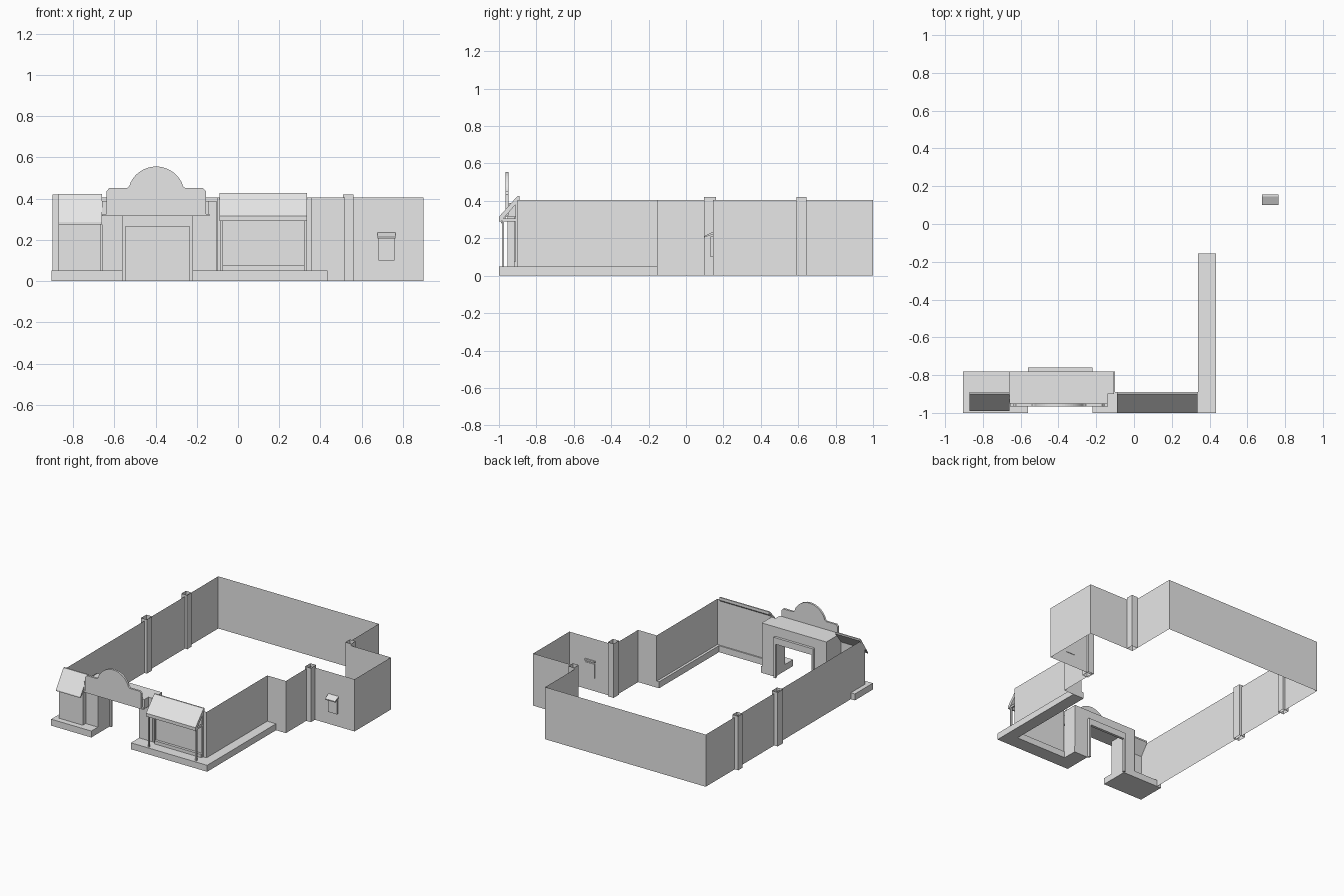
import bpy, bmesh, math

cube = bpy.data.objects.get("Cube")
if cube:
    bpy.data.objects.remove(cube, do_unlink=True)

GREY = bpy.data.materials.new("light_grey")
GREY.use_nodes = True
COLOUR = (0.8, 0.8, 0.8, 1)
GREY.diffuse_color = COLOUR
GREY.node_tree.nodes["Principled BSDF"].inputs["Base Color"].default_value = COLOUR

WALL = 0.405      # wall height
STEP = 0.05       # platform height


def finish(name, bm):
    mesh = bpy.data.meshes.new(name)
    bm.to_mesh(mesh)
    bm.free()
    mesh.materials.append(GREY)
    obj = bpy.data.objects.new(name, mesh)
    bpy.context.collection.objects.link(obj)
    return obj


def extrude(name, points, offset):
    """Closed prism from a flat outline and an extrusion vector."""
    bm = bmesh.new()
    face = bm.faces.new([bm.verts.new(p) for p in points])
    out = bmesh.ops.extrude_face_region(bm, geom=[face], use_keep_orig=True)
    verts = [g for g in out["geom"] if isinstance(g, bmesh.types.BMVert)]
    bmesh.ops.translate(bm, vec=offset, verts=verts)
    bmesh.ops.recalc_face_normals(bm, faces=bm.faces)
    return finish(name, bm)


def slab(name, plan, z0, z1):
    return extrude(name, [(x, y, z0) for x, y in plan], (0, 0, z1 - z0))


def box(name, x0, x1, y0, y1, z0, z1):
    return slab(name, [(x0, y0), (x1, y0), (x1, y1), (x0, y1)], z0, z1)


def side_profile(name, points, x0, x1):
    return extrude(name, [(x0, y, z) for y, z in points], (x1 - x0, 0, 0))


def ribbon(name, path, z0, z1, closed=False):
    """Sheet wall that follows a path on the plan."""
    bm = bmesh.new()
    pairs = [(bm.verts.new((x, y, z0)), bm.verts.new((x, y, z1))) for x, y in path]
    nexts = pairs[1:] + (pairs[:1] if closed else [])
    for (a, b), (c, d) in zip(pairs, nexts):
        bm.faces.new((a, c, d, b))
    return finish(name, bm)


# Perimeter walls
ribbon("perimeter_wall",
       [(-0.1, -0.9), (0.36, -0.9), (0.36, -0.155), (0.52, -0.155),
        (0.52, 0.145), (0.9, 0.145), (0.9, 0.59), (0.51, 0.59),
        (0.51, 1), (-0.87, 1), (-0.87, -0.9)], 0, WALL)

# Open-topped pilasters on both long sides
for side, x0, x1 in (("left", 0.51, 0.56), ("right", -0.9, -0.85)):
    for place, y0, y1 in (("front", 0.095, 0.16), ("rear", 0.59, 0.645)):
        ribbon(f"{side}_{place}_pilaster",
               [(x0, y0), (x1, y0), (x1, y1), (x0, y1)], 0, 0.42, True)

# Raised platforms
box("booth_platform", -0.905, -0.56, -1, -0.78, 0, STEP)
slab("shop_platform",
     [(-0.22, -1), (0.435, -1), (0.435, -0.155), (0.34, -0.155),
      (0.34, -0.89), (-0.1, -0.89), (-0.1, -0.78), (-0.22, -0.78)], 0, STEP)

# Booth under the small awning, side walls cut to the roof slope
BOOTH_FRONT = -0.955
ribbon("booth_front", [(-0.87, BOOTH_FRONT), (-0.665, BOOTH_FRONT)], 0, 0.33)
for name, x in (("booth_outer_side", -0.87), ("booth_inner_side", -0.665)):
    back = -0.9 if x < -0.8 else -0.78
    bm = bmesh.new()
    bm.faces.new([bm.verts.new((x, y, z)) for y, z in
                  ((BOOTH_FRONT, 0), (back, 0), (back, 0.39),
                   (-0.905, 0.39), (BOOTH_FRONT, 0.33))])
    finish(name, bm)

# Awnings: sloping slabs
side_profile("booth_awning", [(-0.99, 0.275), (-0.99, 0.285), (-0.9, 0.422),
                              (-0.89, 0.422), (-0.89, 0.41)], -0.87, -0.66)
side_profile("shop_awning", [(-1, 0.29), (-1, 0.315), (-0.9, 0.427),
                             (-0.89, 0.427), (-0.89, 0.405), (-0.99, 0.29)],
             -0.09, 0.335)

# Shop counter frame, posts and brackets
box("shop_sill", -0.075, 0.325, -0.92, -0.9, STEP, 0.075)
for side, x in (("right", -0.085), ("left", 0.32)):
    box(f"shop_{side}_post", x, x + 0.012, -0.985, -0.973, STEP, 0.3)
    box(f"shop_{side}_bracket", x, x + 0.012, -0.985, -0.9, 0.29, 0.305)
    box(f"shop_{side}_jamb", x, x + 0.012, -0.912, -0.9, STEP, 0.4)

# Gate: columns, beam and rear door trim
box("gate_right_column", -0.66, -0.56, -0.92, -0.78, 0, 0.315)
box("gate_left_column", -0.22, -0.105, -0.9, -0.78, 0, 0.315)
slab("gate_beam", [(-0.66, -0.95), (-0.14, -0.95), (-0.14, -0.9),
                   (-0.105, -0.9), (-0.105, -0.78), (-0.66, -0.78)], 0.315, 0.388)
extrude("door_trim", [(x, -0.78, z) for x, z in
                      ((-0.56, 0), (-0.56, 0.315), (-0.22, 0.315), (-0.22, 0),
                       (-0.235, 0), (-0.235, 0.265), (-0.545, 0.265), (-0.545, 0))],
        (0, 0.02, 0))

# Domed parapet, mirrored about the gate centre
MID = -0.397
half = [(0.26, 0.315), (0.26, 0.325), (0.241, 0.325), (0.241, 0.435),
        (0.228, 0.45), (0.142, 0.45), (0.13, 0.46)]
for i in range(10):
    a = math.radians(25 + 6.5 * i)
    half.append((0.138 * math.cos(a), 0.417 + 0.138 * math.sin(a)))
outline = ([(MID - x, z) for x, z in half] + [(MID, 0.555)]
           + [(MID + x, z) for x, z in reversed(half)])
extrude("gate_parapet", [(x, -0.965, z) for x, z in outline], (0, 0.016, 0))

# Service hatch with a small canopy
box("hatch_panel", 0.682, 0.758, 0.13, 0.149, 0.1, 0.21)
side_profile("hatch_canopy", [(0.1, 0.205), (0.1, 0.213), (0.145, 0.235),
                              (0.155, 0.235), (0.155, 0.222), (0.145, 0.222)],
             0.677, 0.764)
